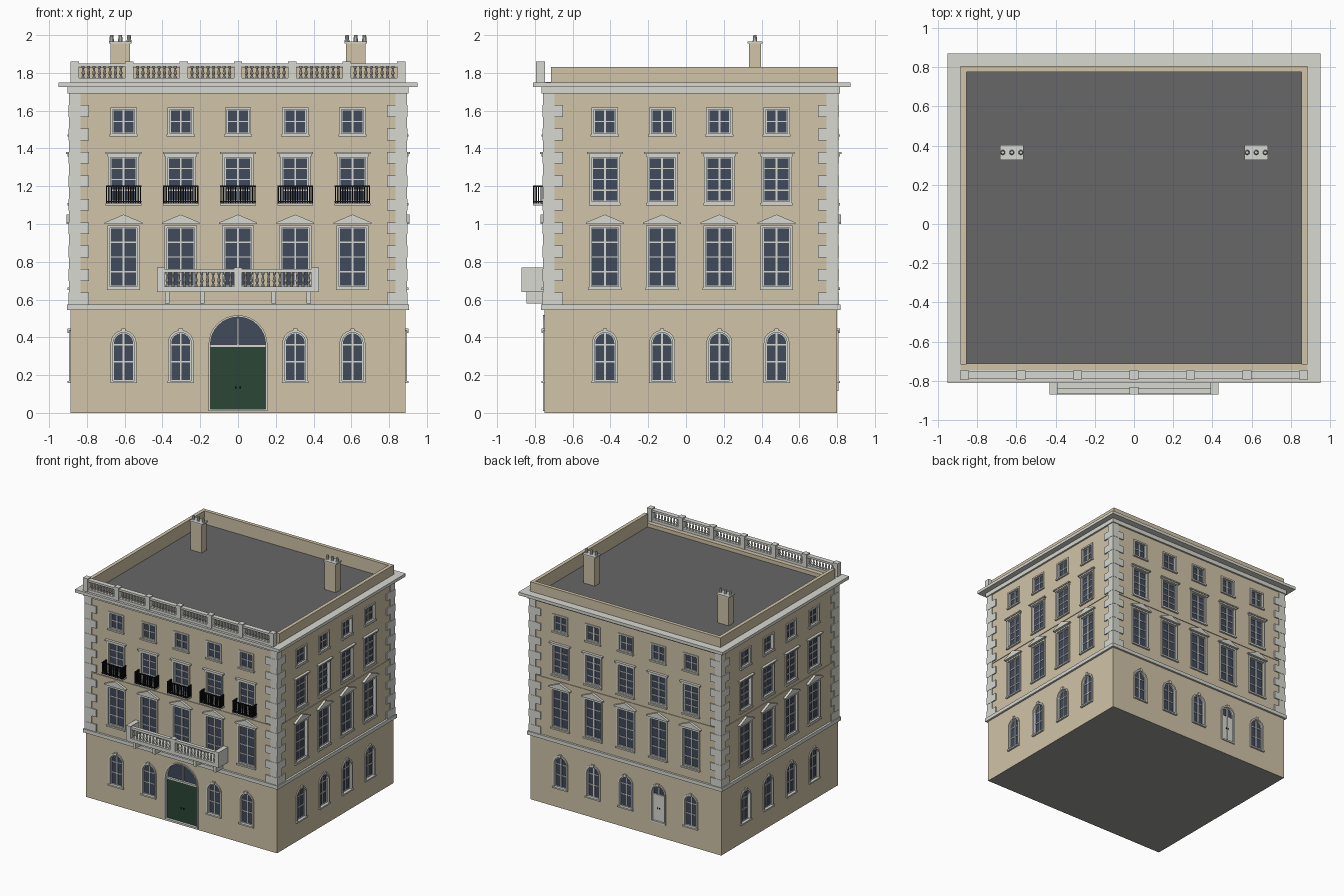
import bpy, bmesh, math
from mathutils import Matrix

old = bpy.data.objects.get("Cube")
if old:
    bpy.data.objects.remove(old, do_unlink=True)


def material(name, r, g, b):
    m = bpy.data.materials.new(name)
    m.use_nodes = True
    m.diffuse_color = (r, g, b, 1)
    m.node_tree.nodes["Principled BSDF"].inputs["Base Color"].default_value = (r, g, b, 1)
    return m


WALL = material("sandstone", .635, .55, .39)
STONE = material("pale stone", .69, .69, .64)
ROOF = material("roof grey", .135, .135, .135)
BASE = material("underside grey", .33, .33, .32)
GLASS = material("dark blue glass", .052, .068, .105)
GREEN = material("door green", .023, .062, .036)
IRON = material("black iron", .006, .006, .006)
I = Matrix()
parts = {}


def mesh_for(name, mat):
    if name not in parts:
        parts[name] = (bmesh.new(), mat)
    return parts[name][0]


def loop_strip(bm, loops):
    n = len(loops[0])
    for a, b in zip(loops, loops[1:]):
        for i in range(n):
            j = (i + 1) % n
            bm.faces.new((a[i], a[j], b[j], b[i]))


def prism(name, mat, outline, y0, y1, M=I):
    """Extrude an x-z outline between two depths."""
    bm = mesh_for(name, mat)
    a, b = ([bm.verts.new(M @ Matrix.Translation((x, y, z)).translation) for x, z in outline] for y in (y0, y1))
    loop_strip(bm, [a, b])
    bm.faces.new(a)
    bm.faces.new(b)


def box(name, mat, x0, x1, y0, y1, z0, z1, M=I):
    prism(name, mat, [(x0, z0), (x1, z0), (x1, z1), (x0, z1)], y0, y1, M)


def frame(name, mat, outer, inner, y0, y1, M=I):
    """Picture-frame solid between two matching outlines."""
    bm = mesh_for(name, mat)
    loops = [[bm.verts.new(M @ Matrix.Translation((x, y, z)).translation) for x, z in o]
             for o, y in ((outer, y0), (outer, y1), (inner, y1), (inner, y0))]
    loop_strip(bm, loops + loops[:1])


def lathe(name, mat, profile, x, y, z, sides=8):
    bm = mesh_for(name, mat)
    loops = [[bm.verts.new((x + r * math.cos(k * math.tau / sides), y + r * math.sin(k * math.tau / sides), z + h))
              for k in range(sides)] for r, h in profile]
    loop_strip(bm, loops)


def band(name, mat, x, y0, y1, z0, z1, t):
    """Rectangular ring around the building, t wide."""
    box(name, mat, -x, x, y0, y0 + t, z0, z1)
    box(name, mat, -x, x, y1 - t, y1, z0, z1)
    for s in (-1, 1):
        box(name, mat, s * x, s * (x - t), y0 + t, y1 - t, z0, z1)


def opening(w, z0, z1, arched, grow=0.0):
    w, z0 = w + grow, z0 - grow
    if not arched:
        return [(-w, z0), (w, z0), (w, z1 + grow), (-w, z1 + grow)]
    spring = z1 + grow - w
    return [(-w, z0), (w, z0)] + [(w * math.cos(a * math.pi / 16), spring + w * math.sin(a * math.pi / 16))
                                  for a in range(17)]


def window(side, M, w, z0, z1, bars, arched=False, trim=.013):
    hole = opening(w, z0, z1, arched)
    prism("cutter", WALL, opening(w, z0, z1, arched, .004), -.05, .022, M)
    prism(side + "_glass", GLASS, hole, .014, .02, M)
    frame(side + "_window_surrounds", STONE, opening(w, z0, z1, arched, trim), hole, -.008, .018, M)
    sash = side + "_window_sashes"
    frame(sash, STONE, hole, opening(w, z0, z1, arched, -.005), .008, .014, M)
    box(sash, STONE, -.005, .005, .008, .014, z0, z1 - .003, M)
    for z in bars:
        box(sash, STONE, -w, w, .009, .014, z - .0035, z + .0035, M)


def sill(side, M, w, z):
    box(side + "_sills", STONE, -w, w, -.015, 0, z - .012, z, M)


# Solid body
Y0, Y1, X = -.75, .80, .888
box("building_body", WALL, -X, X, Y0, Y1, 0, 1.72)

# Four facades of repeating window bays
sides = {"front": (0, 0, Y0, 5), "right": (1, X, .025, 4), "back": (2, 0, Y1, 5), "left": (3, -X, .025, 4)}
for side, (turn, ox, oy, bays) in sides.items():
    wall = Matrix.Translation((ox, oy, 0)) @ Matrix.Rotation(turn * math.pi / 2, 4, "Z")
    for k in range(bays):
        u = (k - (bays - 1) / 2) * .303
        M = wall @ Matrix.Translation((u, 0, 0))
        # attic windows
        window(side, M, .057, 1.48, 1.605, [1.543])
        sill(side, M, .075, 1.475)
        # second floor windows with flat hood
        window(side, M, .068, 1.12, 1.352, [1.178, 1.236, 1.294])
        sill(side, M, .084, 1.11)
        box(side + "_hoods", STONE, -.095, .095, -.022, 0, 1.37, 1.38, M)
        box(side + "_hoods", STONE, -.085, .085, -.014, 0, 1.358, 1.37, M)
        # first floor windows with pediment
        window(side, M, .072, .67, .98, [.748, .825, .903])
        sill(side, M, .088, .663)
        prism(side + "_pediments", STONE, [(-.1, 1), (.1, 1), (.1, 1.008), (0, 1.05), (-.1, 1.008)], -.02, 0, M)
        # ground floor openings
        if side == "front" and k == 2:
            continue
        if side == "back" and k == 3:
            window(side, M, .056, .13, .43, [.35], True)
            for s in (-1, 1):
                box("back_door", STONE, s * .002, s * .053, .006, .012, .135, .35, M)
                box("back_door_handles", IRON, s * .006, s * .012, 0, .006, .235, .245, M)
        else:
            window(side, M, .055, .17, .425, [.27, .36], True)
            sill(side, M, .07, .17)
        box(side + "_keystones", STONE, -.011, .011, -.014, 0, .424, .448, M)

# Front entrance: arched fanlight over double door
E = Matrix.Translation((0, Y0, 0))
hole = opening(.146, .02, .507, True)
prism("cutter", WALL, opening(.146, .02, .507, True, .004), -.05, .034, E)
prism("entrance_fanlight", GLASS, hole, .026, .032, E)
frame("entrance_surround", STONE, opening(.146, .02, .507, True, .01), hole, -.008, .03, E)
box("entrance_transom", STONE, -.145, .145, .008, .028, .35, .362, E)
box("entrance_transom", STONE, -.004, .004, .012, .028, .36, .503, E)
for s in (-1, 1):
    box("entrance_door", GREEN, s * .0005, s * .145, .014, .026, .02, .35, E)
    box("entrance_knobs", IRON, s * .008, s * .016, .006, .014, .13, .14, E)

# Horizontal courses, cornice and parapet
band("string_course", STONE, .905, -.767, .817, .545, .575, .03)
band("thin_course", WALL, .893, -.755, .805, 1.054, 1.062, .02)
band("lower_cornice", STONE, .903, -.765, .815, 1.69, 1.725, .03)
band("upper_cornice", STONE, .95, -.81, .87, 1.725, 1.75, .07)
box("front_wall_top", WALL, -.885, .885, -.745, -.71, 1.71, 1.751)
for s in (-1, 1):
    box("parapet", WALL, s * .885, s * .855, -.715, .775, 1.71, 1.83)
box("parapet", WALL, -.885, .885, .775, .805, 1.71, 1.83)

# Corner quoins, alternately long and short
for i in range(18):
    reach, out = (.1, .009) if i % 2 == 0 else (.055, .007)
    z = .575 + i * .062
    for s in (-1, 1):
        for y, d in ((Y0 - out, 1), (Y1 + out, -1)):
            box("corner_quoins", STONE, s * (X + out), s * (X - reach), y, y + d * (reach + out), z, z + .062)

# Roof balustrade
BALUSTER = [(.008, 0), (.008, .12), (.004, .2), (.009, .4), (.004, .8), (.008, .88), (.008, 1)]


def balusters(name, x0, x1, n, y, z0, z1):
    for k in range(n):
        lathe(name, STONE, [(r, h * (z1 - z0)) for r, h in BALUSTER], x0 + (k + .5) * (x1 - x0) / n, y, z0)


box("balustrade_rails", STONE, -.885, .885, -.79, -.75, 1.75, 1.772)
box("balustrade_rails", STONE, -.885, .885, -.79, -.75, 1.834, 1.85)
for k in range(7):
    x = (k - 3) * .288
    box("balustrade_posts", STONE, x - .022, x + .022, -.793, -.747, 1.75, 1.86)
    if k < 6:
        balusters("roof_balusters", x + .03, x + .258, 8, -.77, 1.772, 1.834)

# Stone balcony over the entrance
box("balcony_floor", STONE, -.43, .43, -.87, Y0, .64, .67)
box("balcony_rail", STONE, -.42, .42, -.865, -.835, .742, .762)
for s in (-1, 1):
    box("balcony_ends", STONE, s * .43, s * .39, -.87, Y0, .67, .77)
    balusters("balcony_balusters", s * .025, s * .39, 12, -.85, .67, .742)
    for x in (.19, .375):
        box("balcony_brackets", STONE, s * x - .012, s * x + .012, -.845, Y0, .58, .64)
box("balcony_center_post", STONE, -.022, .022, -.87, -.83, .67, .77)

# Iron balconies at second floor
for k in range(5):
    M = Matrix.Translation(((k - 2) * .303, Y0, 0))
    box("iron_balcony_floors", STONE, -.095, .095, -.06, 0, 1.097, 1.108, M)
    for z in (1.115, 1.197):
        box("iron_balconies", IRON, -.094, .094, -.06, -.052, z, z + .008, M)
        for s in (-1, 1):
            box("iron_balconies", IRON, s * .094, s * .086, -.052, 0, z, z + .008, M)
    for i in range(15):
        x = (i - 7) * .0128
        box("iron_balconies", IRON, x - .003, x + .003, -.059, -.053, 1.108, 1.2, M)
    for s in (-1, 1):
        for i in range(4):
            y = -.043 + i * .0125
            box("iron_balconies", IRON, s * .093, s * .087, y - .003, y + .003, 1.108, 1.2, M)

# Chimneys with three pots
POT = [(.013, 0), (.009, .035), (.006, .035), (.006, .01)]
for x in (-.623, .623):
    box("chimney_stacks", WALL, x - .052, x + .052, .333, .397, 1.71, 1.955)
    box("chimney_caps", STONE, x - .059, x + .059, .326, .404, 1.955, 1.966)
    for dx in (-.046, 0, .046):
        lathe("chimney_pots", STONE, POT, x + dx, .365, 1.965, 10)

# Turn collected meshes into objects
for name, (bm, mat) in parts.items():
    bmesh.ops.recalc_face_normals(bm, faces=bm.faces)
    me = bpy.data.meshes.new(name)
    bm.to_mesh(me)
    bm.free()
    me.materials.append(mat)
    bpy.context.collection.objects.link(bpy.data.objects.new(name, me))

# Cut window recesses, then colour roof and underside
body, cutter = bpy.data.objects["building_body"], bpy.data.objects["cutter"]
cut = body.modifiers.new("recesses", "BOOLEAN")
cut.object, cut.operation, cut.solver = cutter, "DIFFERENCE", "EXACT"
bpy.context.view_layer.objects.active = body
bpy.ops.object.modifier_apply(modifier=cut.name)
bpy.data.objects.remove(cutter, do_unlink=True)
body.data.materials.clear()
for mat in (WALL, ROOF, BASE):
    body.data.materials.append(mat)
for p in body.data.polygons:
    p.material_index = 2 if p.center.z < .001 else 1 if p.center.z > 1.719 else 0
